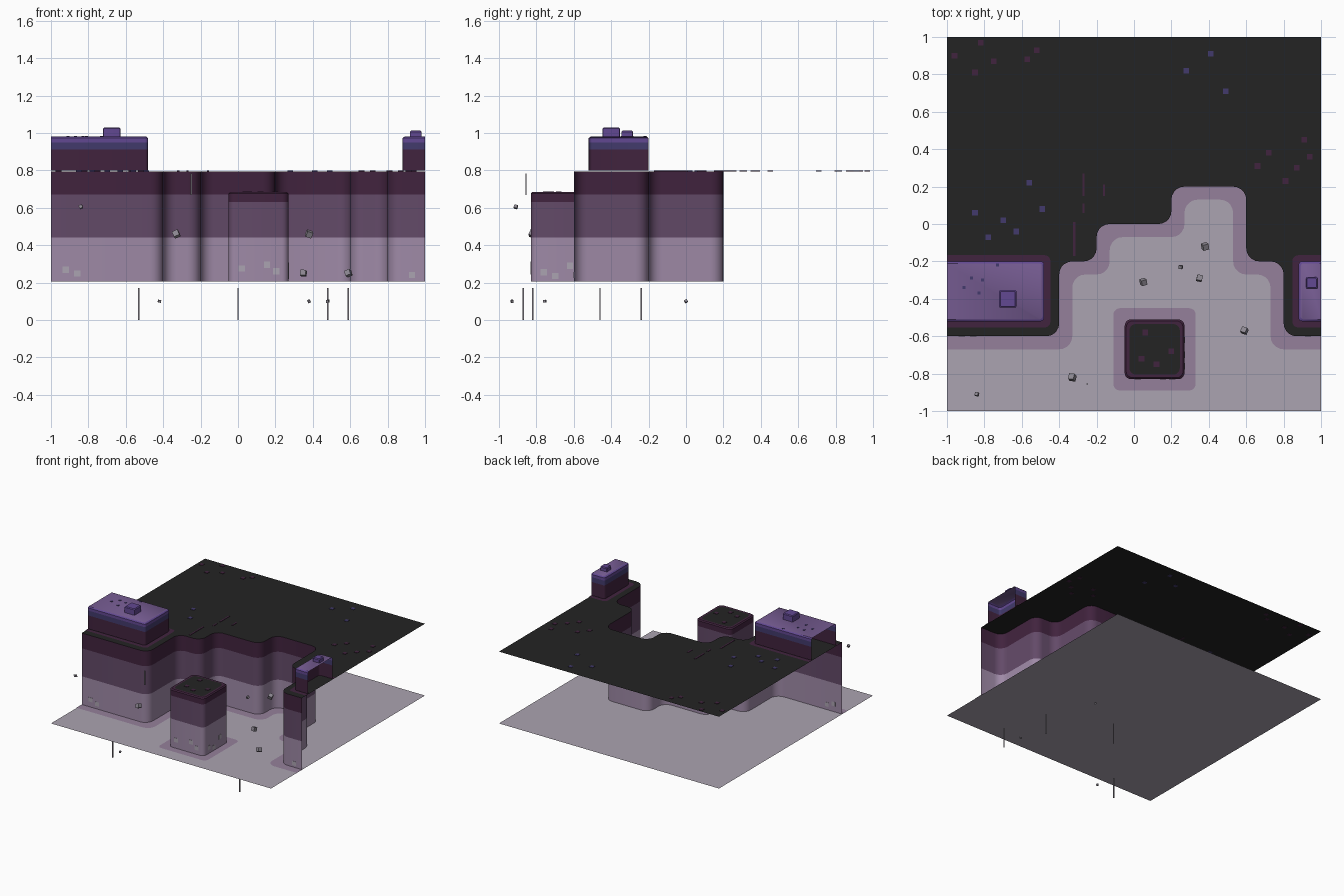
import bpy, bmesh, math, random
from mathutils import Matrix, Vector, Euler

if "Cube" in bpy.data.objects:
    bpy.data.objects.remove(bpy.data.objects["Cube"])

random.seed(4)


def make_mat(name, r, g, b):
    m = bpy.data.materials.new(name)
    lin = lambda c: ((c / 255 + 0.055) / 1.055) ** 2.4 if c > 10 else c / 255 / 12.92
    m.diffuse_color = (lin(r), lin(g), lin(b), 1)
    m.use_nodes = True
    m.node_tree.nodes["Principled BSDF"].inputs["Base Color"].default_value = m.diffuse_color
    return m


BLACK = make_mat("black", 35, 35, 35)
PLUM = make_mat("dark plum", 65, 35, 62)
MAUVE = make_mat("mid mauve", 99, 74, 104)
LIGHT = make_mat("light mauve", 159, 138, 167)
FLOOR = make_mat("pale floor grey", 171, 164, 177)
GLOW = make_mat("floor mauve", 149, 128, 155)
PURPLE = make_mat("purple", 98, 72, 146)
BLUE = make_mat("dusk blue", 66, 58, 108)
VIOLET = make_mat("violet", 118, 92, 146)
STONE = make_mat("stone grey", 140, 135, 145)


def finish(name, bm, mats, smooth=False):
    me = bpy.data.meshes.new(name)
    bm.to_mesh(me)
    bm.free()
    for m in mats:
        me.materials.append(m)
    ob = bpy.data.objects.new(name, me)
    bpy.context.collection.objects.link(ob)
    if smooth:
        bpy.ops.object.select_all(action='DESELECT')
        ob.select_set(True)
        bpy.context.view_layer.objects.active = ob
        bpy.ops.object.shade_smooth_by_angle(angle=math.radians(35))
    return ob


def outline(pts, d, r, closed, seg=5):
    """Offset a path to its right by d and round its corners by r."""
    n, out = len(pts), []
    P = [Vector(p) for p in pts]
    right = lambda a, b: Vector(((b - a).y, -(b - a).x)).normalized()
    moved = []
    for i, p in enumerate(P):
        n1 = right(P[i - 1], p) if closed or i else right(p, P[1])
        n2 = right(p, P[(i + 1) % n]) if closed or i < n - 1 else n1
        moved.append(p + (n1 + n2) * d / (1 + n1.dot(n2)))
    for i, p in enumerate(moved):
        if not closed and i in (0, n - 1):
            out.append(p)
            continue
        a = p + (moved[i - 1] - p).normalized() * r
        b = p + (moved[(i + 1) % n] - p).normalized() * r
        c = a + b - p
        for k in range(seg + 1):
            t = math.pi / 2 * k / seg
            out.append(c + (a - c) * math.cos(t) + (b - c) * math.sin(t))
    return out


def shell(name, pts, r, levels, closed=False, cap=None):
    """Bridge outlines; levels are (z, offset, material of the band above)."""
    bm = bmesh.new()
    mats = []
    rings = [[bm.verts.new((p.x, p.y, z)) for p in outline(pts, d, r, closed)]
             for z, d, _ in levels]
    for k in range(len(levels) - 1):
        lo, hi, m = rings[k], rings[k + 1], levels[k][2]
        if m not in mats:
            mats.append(m)
        for i in range(len(lo) if closed else len(lo) - 1):
            j = (i + 1) % len(lo)
            bm.faces.new((lo[i], lo[j], hi[j], hi[i])).material_index = mats.index(m)
    if cap:
        mats.append(cap)
        bm.faces.new(rings[-1]).material_index = len(mats) - 1
    return finish(name, bm, mats, True)


def sheet(name, pts, z, mat):
    bm = bmesh.new()
    bm.faces.new([bm.verts.new((p[0], p[1], z)) for p in pts])
    return finish(name, bm, [mat])


def boxes(name, items, mat, spin=False):
    """Boxes from (centre, size) pairs joined in one object."""
    bm = bmesh.new()
    for c, s in items:
        rot = Euler([random.uniform(-.5, .5) for _ in range(3)]) if spin else Euler()
        bmesh.ops.create_cube(bm, size=1, matrix=Matrix.LocRotScale(Vector(c), rot, Vector(s)))
    return finish(name, bm, [mat])


def tiles(name, spots, z, size, mat):
    boxes(name, [((x, y, z), (size, size, 0.004)) for x, y in spots], mat)


# Ground and cliff
CLIFF = [(-1, -.6), (-.4, -.6), (-.4, -.2), (-.2, -.2), (-.2, 0), (.2, 0),
         (.2, .2), (.6, .2), (.6, -.2), (.8, -.2), (.8, -.6), (1, -.6)]
sheet("floor", [(-1, -1), (1, -1), (1, 1), (-1, 1)], 0.205, FLOOR)
shell("cliff_wall", CLIFF, 0.07, [(.205, 0, LIGHT), (.44, 0, MAUVE), (.67, 0, PLUM), (.795, 0, PLUM)])
sheet("plateau", [tuple(p) for p in outline(CLIFF, 0, .07, False)] + [(1, 1), (-1, 1)], 0.795, BLACK)
shell("cliff_foot_tint", CLIFF, 0.07, [(.208, .07, GLOW), (.208, 0, GLOW)])

# Free-standing pillar
PILLAR = [(-.05, -.83), (.27, -.83), (.27, -.51), (-.05, -.51)]
shell("pillar", PILLAR, 0.035,
      [(.205, 0, LIGHT), (.44, 0, MAUVE), (.63, 0, PLUM), (.675, 0, PLUM),
       (.683, -.008, PLUM), (.683, -.025, BLACK)], True, BLACK)
shell("pillar_foot_tint", PILLAR, 0.035, [(.208, .06, GLOW), (.208, 0, GLOW)], True)

# Upper blocks, cut open at the sides of the scene
for side, path in (("left", [(-1, -.52), (-.48, -.52), (-.48, -.2), (-1, -.2)]),
                   ("right", [(1, -.2), (.88, -.2), (.88, -.52), (1, -.52)])):
    shell(side + "_block", path, 0.018,
          [(.8, 0, PLUM), (.91, 0, BLUE), (.95, 0, PURPLE), (.972, 0, PURPLE),
           (.98, -.01, VIOLET)], False, VIOLET)
    shell(side + "_block_foot_tint", path, 0.03, [(.799, .033, PLUM), (.799, 0, PLUM)])

# Small caps on the blocks
for side, x, y, h, top in (("left", -.675, -.4, .046, 1.03), ("right", .95, -.315, .031, 1.012)):
    shell(side + "_block_cap", [(x - h, y - h), (x + h, y - h), (x + h, y + h), (x - h, y + h)],
          0.006, [(.98, 0, PURPLE), (top - .006, 0, PURPLE), (top, -.006, PURPLE)], True, PURPLE)

# Flat specks on the tops
tiles("plateau_plum_specks", [(-.96, .9), (-.82, .97), (-.85, .81), (-.75, .87), (-.57, .88),
      (-.52, .93), (.72, .38), (.66, .31), (.87, .3), (.91, .45), (.94, .36), (.81, .23)],
      .796, .03, PLUM)
tiles("plateau_blue_specks", [(.41, .91), (.28, .82), (.49, .71), (-.56, .22), (-.85, .06),
      (-.49, .08), (-.7, .02), (-.78, -.07), (-.63, -.04)], .796, .03, BLUE)
boxes("plateau_streaks", [((-.27, .21, .796), (.012, .12, .004)), ((-.27, .085, .796), (.012, .05, .004)),
      ((-.16, .18, .796), (.012, .06, .004)), ((-.32, -.08, .796), (.012, .18, .004))], PLUM)
tiles("pillar_specks", [(.06, -.58), (.04, -.72), (.12, -.75), (.2, -.68)], .684, .03, PLUM)
tiles("left_block_specks", [(-.87, -.29), (-.91, -.34), (-.83, -.37), (-.73, -.22), (-.81, -.3)],
      .981, .016, BLUE)

# Pale squares low on the walls
boxes("wall_specks", [((x, y, z), (.034, .004, .034)) for x, y, z in
      ((-.92, -.6, .268), (-.86, -.6, .248), (.93, -.6, .24),
       (.02, -.83, .275), (.155, -.83, .295), (.205, -.83, .26))], FLOOR)
boxes("pillar_side_specks", [((.27, y, z), (.004, .034, .034)) for y, z in
      ((-.76, .255), (-.7, .235), (-.62, .29))], FLOOR)

# Floating stones and thin rods
boxes("stones", [((x, y, z), (s, s, s)) for x, y, z, s in
      ((-.84, -.91, .605, .018), (-.33, -.82, .46, .032), (.38, -.12, .46, .032),
       (.35, -.29, .25, .03), (.59, -.57, .25, .03), (.05, -.31, .25, .03),
       (.25, -.23, .46, .018), (-.42, -.93, .1, .014), (.38, 0, .1, .014),
       (.48, -.755, .1, .014))], STONE, True)
boxes("rods", [((x, y, .085), (.007, .007, .17)) for x, y in
      ((-.53, -.87), (0, -.24), (.48, -.46), (.59, -.82))]
      + [((-.25, -.855, .725), (.007, .007, .115))], STONE)
